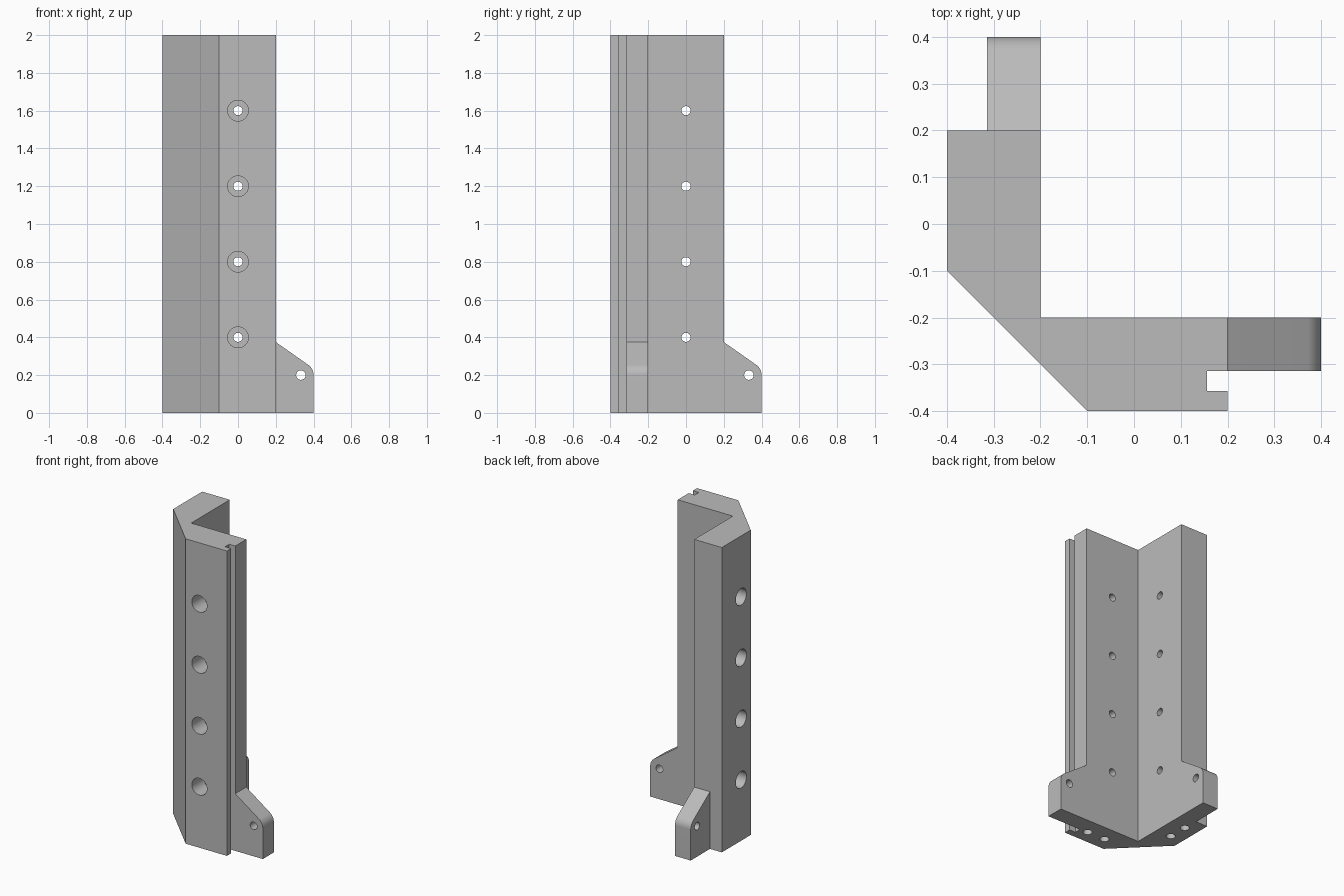
import bpy, bmesh, math
from mathutils import Vector

old = bpy.data.objects.get("Cube")
if old:
    bpy.data.objects.remove(old, do_unlink=True)

grey = bpy.data.materials.new("plain grey")
grey.use_nodes = True
colour = (0.5, 0.5, 0.5, 1)
grey.diffuse_color = colour
grey.node_tree.nodes["Principled BSDF"].inputs["Base Color"].default_value = colour


def prism(name, outline, depth):
    """Extrude a flat outline of 3D points along the depth vector."""
    bm = bmesh.new()
    face = bm.faces.new([bm.verts.new(p) for p in outline])
    grown = bmesh.ops.extrude_face_region(bm, geom=[face])
    verts = [v for v in grown["geom"] if isinstance(v, bmesh.types.BMVert)]
    bmesh.ops.translate(bm, verts=verts, vec=depth)
    bmesh.ops.recalc_face_normals(bm, faces=bm.faces)
    mesh = bpy.data.meshes.new(name)
    bm.to_mesh(mesh)
    bm.free()
    mesh.materials.append(grey)
    obj = bpy.data.objects.new(name, mesh)
    bpy.context.collection.objects.link(obj)
    return obj


def rod(name, start, end, radius, sides=32):
    """Cylinder between two points."""
    start, end = Vector(start), Vector(end)
    axis = end - start
    u = axis.orthogonal().normalized()
    w = axis.normalized().cross(u)
    ring = [start + radius * (math.cos(a) * u + math.sin(a) * w)
            for a in (2 * math.pi * i / sides for i in range(sides))]
    return prism(name, ring, axis)


def combine(target, part, operation):
    mod = target.modifiers.new(operation, 'BOOLEAN')
    mod.operation, mod.solver, mod.object = operation, 'EXACT', part
    bpy.context.view_layer.objects.active = target
    bpy.ops.object.modifier_apply(modifier=mod.name)
    bpy.data.objects.remove(part, do_unlink=True)


def keep(p):
    return Vector(p)


def swap(p):
    """Reflect across the diagonal to reach the other leg."""
    return Vector((p[1], p[0], p[2]))


# Angle post with chamfered corner and a slot in the end of one leg
section = [(-0.4, -0.1), (-0.1, -0.4), (0.2, -0.4), (0.2, -0.357),
           (0.156, -0.357), (0.156, -0.314), (0.2, -0.314), (0.2, -0.2),
           (-0.2, -0.2), (-0.2, 0.2), (-0.4, 0.2)]
post = prism("corner_post", [(x, y, 0) for x, y in section], Vector((0, 0, 2)))

# Foot lug side outline: sloped top running into a rounded nose
pin_x, pin_z, nose = 0.333, 0.2, 0.067
lug = [(0.1, 0), (0.4, 0)]
for i in range(13):
    a = math.radians(55 * i / 12)
    lug.append((pin_x + nose * math.cos(a), pin_z + nose * math.sin(a)))
lug += [(0.2, 0.375), (0.1, 0.375)]

for place in (keep, swap):
    tab = prism("foot_lug", [place((x, -0.314, z)) for x, z in lug], place((0, 0.114, 0)))
    combine(post, tab, 'UNION')

for place in (keep, swap):
    # Pin hole in the lug
    holes = [((pin_x, -0.5, pin_z), (pin_x, 0, pin_z), 0.025)]
    # Counterbored screw holes up the leg
    for z in (0.4, 0.8, 1.2, 1.6):
        holes.append(((0, -0.5, z), (0, -0.28, z), 0.055))
        holes.append(((0, -0.3, z), (0, -0.1, z), 0.024))
    # Blind holes in the foot
    for x in (-0.03, 0.1):
        holes.append(((x, -0.31, -0.1), (x, -0.31, 0.2), 0.028))
    for start, end, radius in holes:
        combine(post, rod("hole_cutter", place(start), place(end), radius), 'DIFFERENCE')

# Round faces smooth, edges sharp
bpy.ops.object.select_all(action='DESELECT')
post.select_set(True)
bpy.context.view_layer.objects.active = post
bpy.ops.object.shade_smooth_by_angle(angle=math.radians(30))
